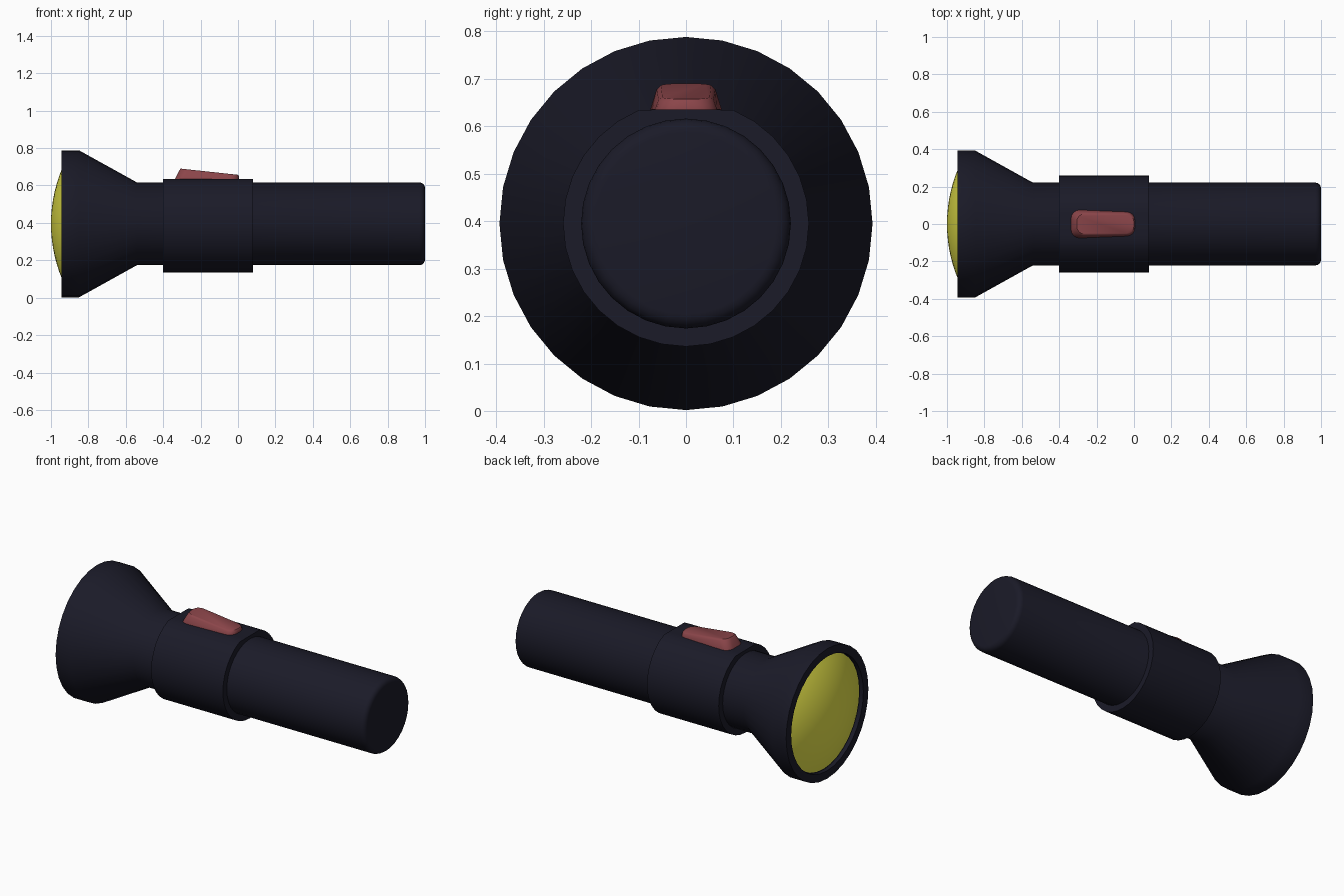
import bpy, bmesh, math

if "Cube" in bpy.data.objects:
    bpy.data.objects.remove(bpy.data.objects["Cube"])

SIDES = 32
AXIS_Z = 0.395


def material(name, rgb):
    m = bpy.data.materials.new(name)
    m.diffuse_color = (*rgb, 1.0)
    m.use_nodes = True
    m.node_tree.nodes["Principled BSDF"].inputs["Base Color"].default_value = m.diffuse_color
    return m


black = material("dark_plastic", (0.0105, 0.0105, 0.021))
yellow = material("yellow_lens", (0.82, 0.80, 0.07))
red = material("red_switch", (0.26, 0.06, 0.068))


def finish(bm, name, mat, angle=32):
    bmesh.ops.recalc_face_normals(bm, faces=bm.faces)
    mesh = bpy.data.meshes.new(name)
    bm.to_mesh(mesh)
    bm.free()
    mesh.materials.append(mat)
    mesh.shade_smooth()
    mesh.set_sharp_from_angle(angle=math.radians(angle))
    obj = bpy.data.objects.new(name, mesh)
    bpy.context.collection.objects.link(obj)
    return obj


def skin(bm, rings, closed=False):
    """Bridge successive rings; cap the ends unless the loop is closed."""
    n = len(rings[0])
    pairs = list(zip(rings, rings[1:]))
    if closed:
        pairs.append((rings[-1], rings[0]))
    for a, b in pairs:
        for i in range(n):
            j = (i + 1) % n
            bm.faces.new((a[i], a[j], b[j], b[i]))
    if not closed:
        bm.faces.new(rings[0])
        bm.faces.new(rings[-1])


def lathe(name, profile, mat, closed=False, top=None):
    """Spin (x, radius) points about the long axis, optionally flattening the top."""
    bm = bmesh.new()
    rings = []
    for x, r in profile:
        ring = []
        for i in range(SIDES):
            a = 2 * math.pi * i / SIDES
            z = AXIS_Z + r * math.cos(a)
            if top is not None:
                z = min(z, top)
            ring.append(bm.verts.new((x, r * math.sin(a), z)))
        rings.append(ring)
    skin(bm, rings, closed)
    return finish(bm, name, mat)


# Head and handle in one turned body, with a recess for the lens
end = [(0.97 + 0.03 * math.sin(t), 0.191 + 0.03 * math.cos(t))
       for t in (math.pi / 2 * k / 4 for k in range(5))]
lathe("body", [(-0.92, 0.345), (-0.945, 0.345), (-0.945, 0.393), (-0.85, 0.393),
               (-0.54, 0.221)] + end, black)

# Collar with a flat on top for the switch
lathe("collar", [(-0.40, 0.20), (-0.40, 0.259), (0.08, 0.259), (0.08, 0.20)],
      black, closed=True, top=0.635)

# Domed lens
R = 0.766
dome = [(-1.0 + R - math.sqrt(R * R - r * r), r)
        for r in (0.344 * k / 8 for k in range(8, 0, -1))]
lathe("lens", [(-0.91, 0.344)] + dome, yellow)


# Sliding switch: rounded wedge, taller at the lens end
def rounded_ring(bm, x0, x1, w0, w1, r, z0, z1):
    ring = []
    corners = ((x1, 1, 0), (x0, 1, 90), (x0, -1, 180), (x1, -1, 270))
    for cx, sy, start in corners:
        w = w0 if cx == x0 else w1
        ox = cx + r if cx == x0 else cx - r
        for k in range(5):
            a = math.radians(start + 22.5 * k)
            x = ox + r * math.cos(a)
            y = sy * (w - r) + r * math.sin(a)
            z = z0 + (z1 - z0) * (x - x0) / (x1 - x0)
            ring.append(bm.verts.new((x, y, z)))
    return ring


bm = bmesh.new()
skin(bm, [rounded_ring(bm, -0.34, 0.005, 0.076, 0.066, 0.045, 0.625, 0.625),
          rounded_ring(bm, -0.336, 0.005, 0.075, 0.065, 0.045, 0.636, 0.636),
          rounded_ring(bm, -0.313, 0.004, 0.062, 0.058, 0.045, 0.682, 0.651),
          rounded_ring(bm, -0.306, 0.000, 0.053, 0.050, 0.040, 0.690, 0.657)])
finish(bm, "switch", red, 40)
